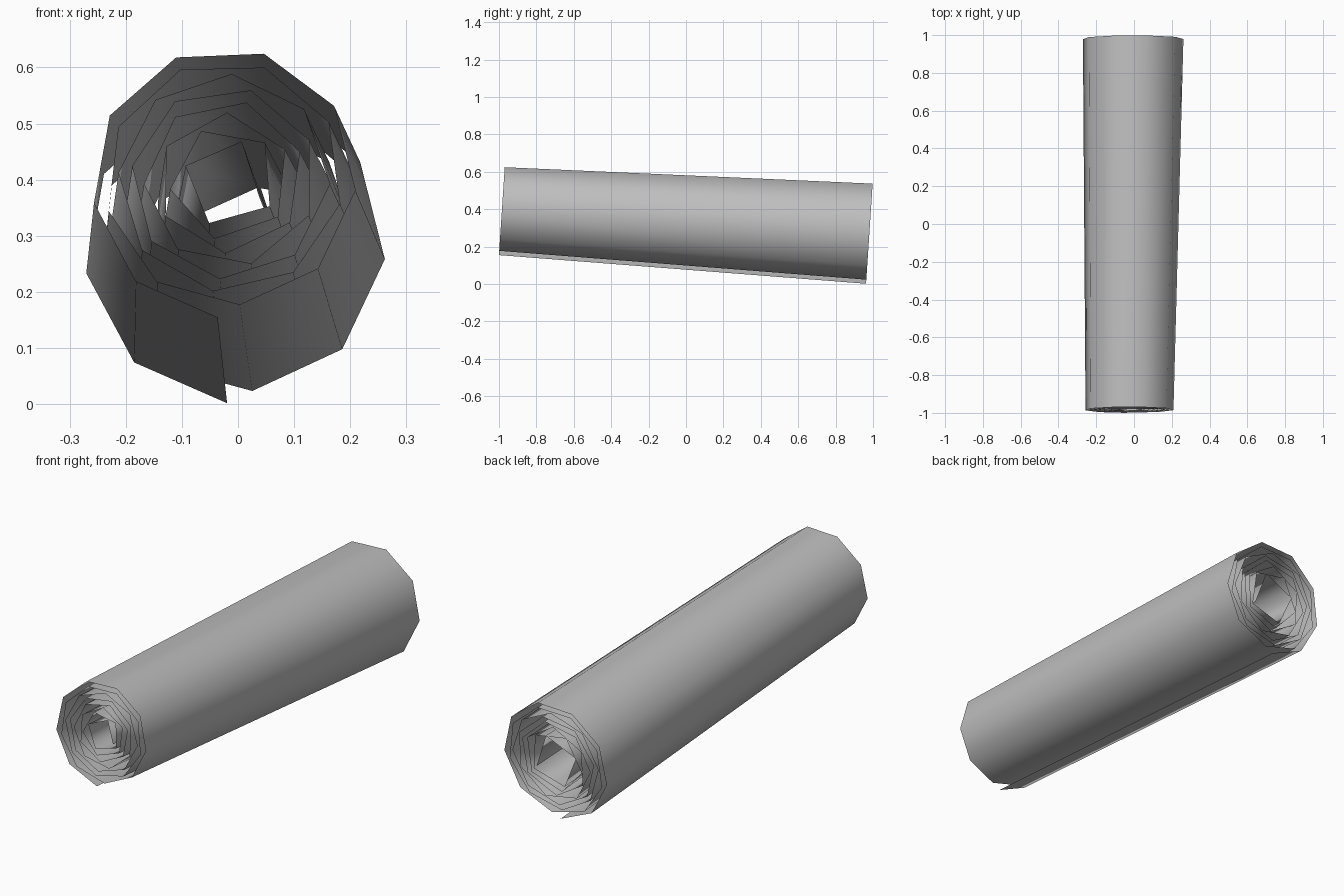
import bpy, bmesh, math

cube = bpy.data.objects.get("Cube")
if cube:
    bpy.data.objects.remove(cube, do_unlink=True)

# Plain grey sheet
grey = bpy.data.materials.new("sheet_grey")
grey.use_nodes = True
colour = (0.52, 0.52, 0.52, 1)
grey.diffuse_color = colour
grey.node_tree.nodes["Principled BSDF"].inputs["Base Color"].default_value = colour

TURNS = 8
START = math.radians(-94)
TILT = 0.066


def spiral(outer, inner):
    """Angle and fraction of each fold, winding inwards from the loose flap."""
    swept, total = 0.0, TURNS * math.tau
    while swept < total:
        t = swept / total
        yield START - swept, t
        r = outer + (inner - outer) * t
        side = 0.09 + 0.285 * r          # folds shorten towards the core
        swept += 2 * math.asin(min(0.9, side / (2 * r)))


def end_point(bm, angle, t, centre, outer, inner):
    """Point on one end of the roll, on a plane square to the tilted axis."""
    r = outer + (inner - outer) * t
    dz = r * math.sin(angle)
    return bm.verts.new((centre[0] + r * math.cos(angle),
                         centre[1] + TILT * dz, centre[2] + dz))


# Rolled sheet: one spiral strip, wider at the back
bm = bmesh.new()
previous = None
for angle, t in spiral(0.246, 0.062):
    front = end_point(bm, angle, t, (-0.019, -0.984, 0.400), 0.246, 0.062)
    back = end_point(bm, angle, t, (0.0, 0.981, 0.280), 0.279, 0.105)
    if previous:
        bm.faces.new((previous[0], front, back, previous[1]))
    previous = (front, back)
for face in bm.faces:
    face.smooth = True
    face.normal_flip()

mesh = bpy.data.meshes.new("rolled_sheet")
bm.to_mesh(mesh)
bm.free()
mesh.materials.append(grey)
roll = bpy.data.objects.new("rolled_sheet", mesh)
bpy.context.collection.objects.link(roll)
